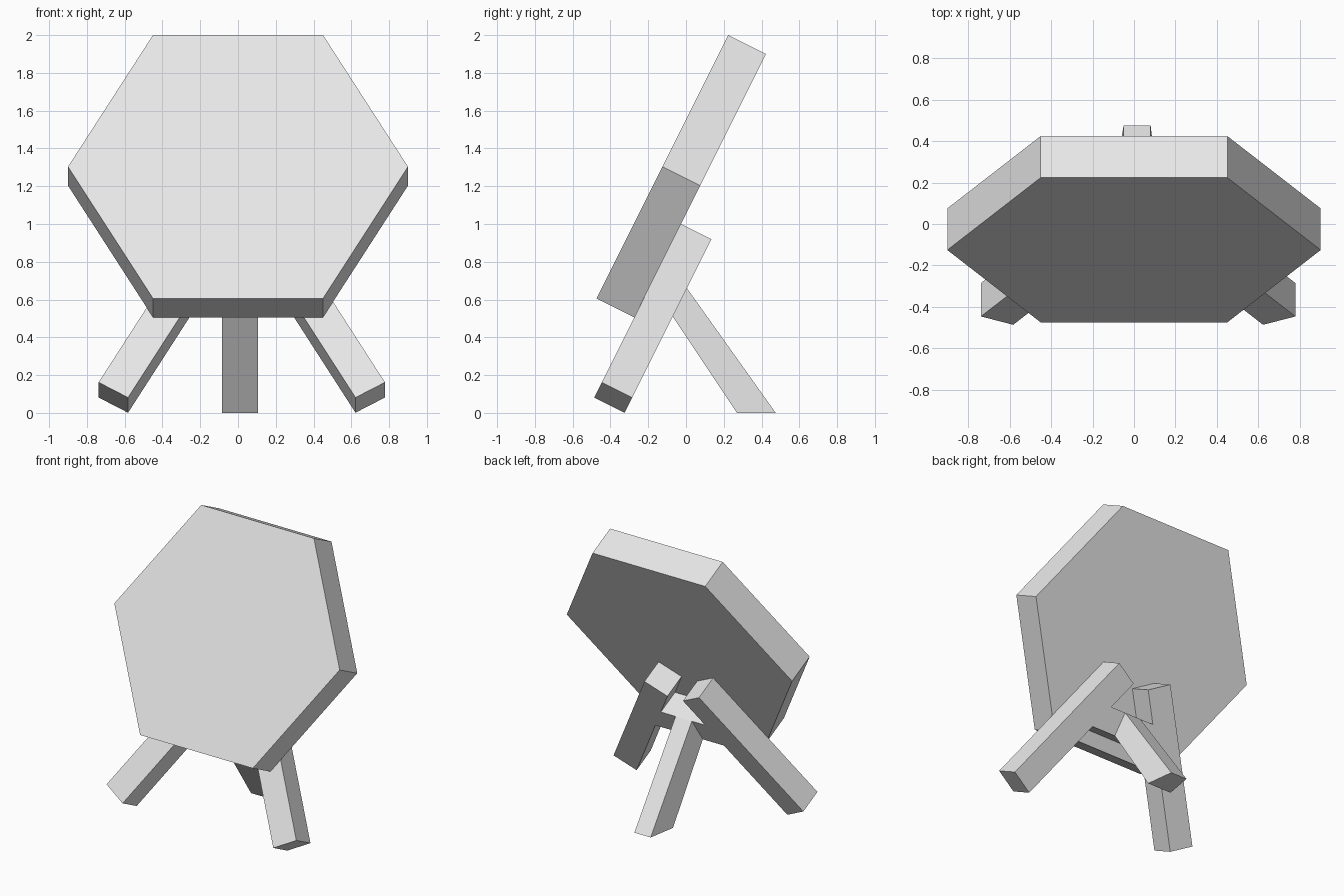
import bpy
import bmesh
from math import cos, sin, pi
from mathutils import Matrix, Vector

cube = bpy.data.objects.get("Cube")
if cube:
    bpy.data.objects.remove(cube, do_unlink=True)

grey = bpy.data.materials.new("light_grey")
grey.use_nodes = True
colour = (0.8, 0.8, 0.8, 1)
grey.diffuse_color = colour
grey.node_tree.nodes["Principled BSDF"].inputs["Base Color"].default_value = colour

# Leaning frame on the back of the board: across, up the slope, out of the back
across = Vector((1, 0, 0))
up = Vector((0, 0.447, 0.894)).normalized()
out = across.cross(up) * -1
origin = Vector((0, 0.075, 1.203))


def lean(x, v, d):
    return origin + across * x + up * v + out * d


def loft(name, start, end):
    """Closed solid between two matching loops of points."""
    bm = bmesh.new()
    a = [bm.verts.new(p) for p in start]
    b = [bm.verts.new(p) for p in end]
    bm.faces.new(a)
    bm.faces.new(b[::-1])
    for i in range(len(a)):
        j = (i + 1) % len(a)
        bm.faces.new((a[i], b[i], b[j], a[j]))
    bmesh.ops.recalc_face_normals(bm, faces=bm.faces)
    mesh = bpy.data.meshes.new(name)
    bm.to_mesh(mesh)
    bm.free()
    mesh.materials.append(grey)
    obj = bpy.data.objects.new(name, mesh)
    bpy.context.collection.objects.link(obj)
    return obj


def slab(name, outline, near, far):
    """Flat outline on the leaning frame, given thickness."""
    return loft(name, [lean(x, v, near) for x, v in outline],
                [lean(x, v, far) for x, v in outline])


# Hexagonal board
board = [(0.9 * cos(i * pi / 3), 0.9 * sin(i * pi / 3)) for i in range(6)]
slab("board", board, -0.224, 0)

# Two splayed front legs, mirrored about the stand's own centre line
middle, thick = 0.02, 0.18
foot, head = Vector((0.68, -1.209)), Vector((0.14, -0.272))
along = (head - foot).normalized()
side = Vector((along.y, -along.x)) * thick / 2
for name, s in (("front_leg_left", 1), ("front_leg_right", -1)):
    corners = (foot - side, foot + side, head + side, head - side)
    slab(name, [(middle + s * p.x, p.y) for p in corners], 0, thick)

# Cross bar filling the gap between the front legs
low, high = -0.685, -0.517


def inner_edge(v):
    p = foot - side
    return p.x + (v - p.y) * along.x / along.y


bar = [(middle + s * inner_edge(v), v)
       for s, v in ((-1, low), (1, low), (1, high), (-1, high))]
slab("cross_bar", bar, 0, thick)

# Tapered-section rear leg running from the cross bar to the ground
widths = ((-0.085, 0.105), (-0.05, 0.08))


def section(front, back):
    (l0, r0), (l1, r1) = widths
    return [(l0, *front), (r0, *front), (r1, *back), (l1, *back)]


top_front = lean(0, low, thick).yz
top_back = lean(0, high, thick).yz
loft("rear_leg", section((0.27, 0), (0.475, 0)), section(top_front, top_back))
